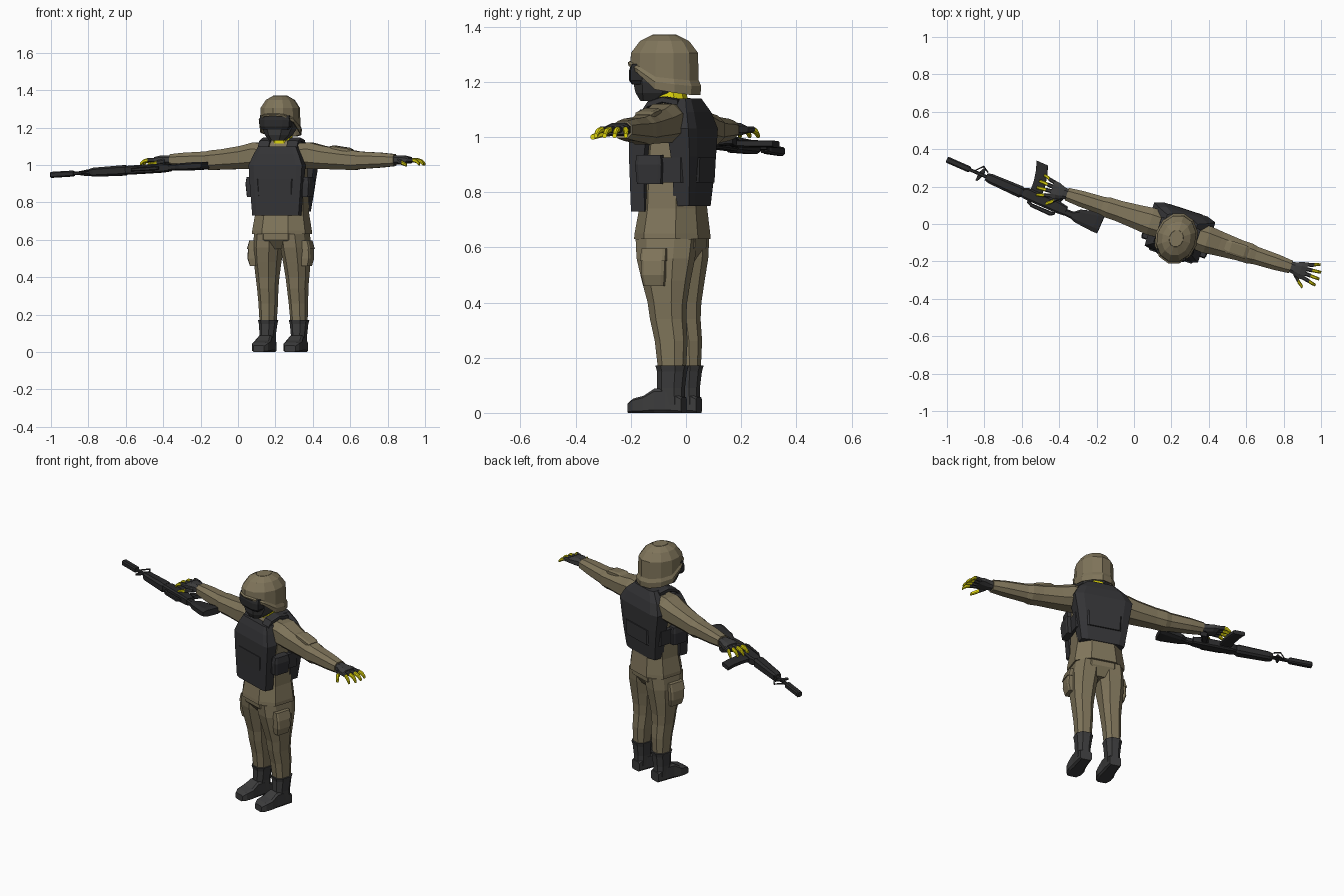
import bpy, bmesh, math
from mathutils import Matrix, Vector


def material(name, rgb):
    m = bpy.data.materials.new(name)
    m.diffuse_color = (*rgb, 1)
    return m


CLOTH = material("khaki cloth", (0.215, 0.178, 0.104))
VEST = material("charcoal vest", (0.034, 0.034, 0.037))
LEATHER = material("dark leather", (0.045, 0.045, 0.046))
GUN = material("gun black", (0.024, 0.024, 0.025))
SKIN = material("yellow skin", (0.75, 0.68, 0.004))

# The body is turned a little to its right; the rifle has its own frame
BODY = Matrix.Translation((0.24, -0.035, 0)) @ Matrix.Rotation(math.radians(-18), 4, 'Z')
along = Vector((-0.82, 0.36, -0.05)).normalized()
down = Vector((0.402, 0.916, 0)).normalized()
RIFLE = Matrix((along, down, along.cross(down))).transposed().to_4x4()
RIFLE.translation = (-0.18, -0.01, 0.997)


def ring(axis, c, a, b, k=0.5):
    """Chamfered rectangle of half sizes a, b around c, square to the axis."""
    flat = [(1, -k), (1, k), (k, 1), (-k, 1), (-1, k), (-1, -k), (-k, -1), (k, -1)]
    place = {'x': lambda p, q: (0, p, q), 'y': lambda p, q: (p, 0, q),
             'z': lambda p, q: (p, q, 0)}[axis]
    return [Vector(c) + Vector(place(p * a, q * b)) for p, q in flat]


def loft(name, rings, mat, side=1, frame=BODY, caps=True):
    """Skin a row of rings; side -1 mirrors it across the body."""
    bm = bmesh.new()
    rows = [[bm.verts.new(frame @ Vector((p[0] * side, p[1], p[2]))) for p in r] for r in rings]
    n = len(rows[0])
    for lo, hi in zip(rows, rows[1:]):
        for i in range(n):
            j = (i + 1) % n
            bm.faces.new((lo[i], lo[j], hi[j], hi[i]))
    if caps:
        bm.faces.new(rows[0][::-1])
        bm.faces.new(rows[-1])
    bmesh.ops.recalc_face_normals(bm, faces=bm.faces)
    me = bpy.data.meshes.new(name)
    bm.to_mesh(me)
    bm.free()
    me.materials.append(mat)
    ob = bpy.data.objects.new(name, me)
    bpy.context.collection.objects.link(ob)
    return ob


def stack(name, rows, mat, side=1, k=0.5):
    """Upright loft; rows hold z, x, y, half width, half depth."""
    return loft(name, [ring('z', (x, y, z), a, b, k) for z, x, y, a, b in rows], mat, side)


def reach(name, rows, mat, side=1, k=0.5, frame=BODY):
    """Sideways loft; rows hold x, y, z, half depth, half height."""
    return loft(name, [ring('x', (x, y, z), a, b, k) for x, y, z, a, b in rows], mat, side, frame)


# Shirt and hips
stack("shirt", [(0.63, 0, -0.015, 0.148, 0.122), (0.65, 0, -0.015, 0.148, 0.12),
                (0.74, 0, -0.012, 0.134, 0.108), (0.92, 0, -0.01, 0.132, 0.1),
                (1.05, 0, 0, 0.135, 0.09), (1.11, 0, 0, 0.11, 0.07),
                (1.135, 0, 0, 0.06, 0.055)], CLOTH)
stack("hips", [(0.55, 0, -0.01, 0.07, 0.07), (0.6, 0, -0.015, 0.135, 0.108),
               (0.65, 0, -0.015, 0.138, 0.11)], CLOTH)

# Vest: front panel, back panel, waist band
stack("vest_front", [(0.73, 0, -0.105, 0.13, 0.032), (0.92, 0, -0.105, 0.145, 0.035),
                     (1.0, 0, -0.1, 0.15, 0.04), (1.06, 0, -0.09, 0.125, 0.035),
                     (1.1, 0, -0.08, 0.105, 0.03)], VEST, k=0.8)
stack("vest_back", [(0.75, 0, 0.06, 0.128, 0.04), (0.86, 0, 0.065, 0.145, 0.045),
                    (0.93, 0, 0.065, 0.155, 0.05), (1.03, 0, 0.06, 0.172, 0.058),
                    (1.09, 0, 0.045, 0.14, 0.055), (1.14, 0, 0.03, 0.085, 0.045)], VEST, k=0.72)
stack("vest_band", [(0.835, 0, -0.012, 0.15, 0.128), (0.925, 0, -0.012, 0.157, 0.132)],
      VEST, k=0.6)

# Neck and masked head
stack("neck", [(1.09, 0, -0.01, 0.06, 0.055), (1.13, 0, -0.015, 0.052, 0.052),
               (1.2, 0, -0.03, 0.05, 0.05)], SKIN)
stack("masked_head", [(1.13, 0, -0.095, 0.04, 0.035), (1.16, 0, -0.07, 0.066, 0.075),
                      (1.2, 0, -0.055, 0.084, 0.096), (1.27, 0, -0.05, 0.086, 0.098),
                      (1.31, 0, -0.045, 0.07, 0.085)], LEATHER)
stack("goggles", [(1.19, 0, -0.125, 0.07, 0.03), (1.205, 0, -0.122, 0.082, 0.042),
                  (1.24, 0, -0.122, 0.084, 0.042), (1.265, 0, -0.12, 0.08, 0.036)], GUN, k=0.6)

# Helmet: the rim is high over the face and low over ears and nape
RIM = [1.262, 1.258, 1.228, 1.172, 1.16, 1.152, 1.152]
N = 12


def helmet_ring(size, top, t):
    pts = []
    for i in range(N):
        a = 2 * math.pi * i / N
        z = RIM[min(i, N - i)]
        pts.append((0.112 * size * math.sin(a), -0.045 - 0.137 * size * math.cos(a),
                    z + (top - z) * t))
    return pts


loft("helmet", [helmet_ring(0.82, 1.28, 0.6), helmet_ring(0.93, 1.3, 0.02),
                helmet_ring(1.0, 1.3, 0), helmet_ring(1.02, 1.3, 0.22),
                helmet_ring(0.95, 1.3, 0.36), helmet_ring(0.93, 1.305, 1),
                helmet_ring(0.68, 1.348, 1), helmet_ring(0.34, 1.37, 1)], CLOTH, caps=False)
loft("helmet_crown", [helmet_ring(0.345, 1.367, 1), helmet_ring(0.33, 1.371, 1)], CLOTH)

for s, tag in ((1, "left"), (-1, "right")):
    # Vest strap and side pouch
    loft("strap_" + tag, [ring('y', (0.08, y, z), 0.03, 0.012, 0.7) for y, z in
                          ((-0.115, 1.06), (-0.075, 1.118), (-0.02, 1.135), (0.04, 1.125))],
         VEST, s)
    stack("pouch_" + tag, [(0.83, 0.155, -0.05, 0.02, 0.045), (0.9, 0.16, -0.05, 0.022, 0.05),
                           (0.935, 0.155, -0.05, 0.022, 0.045)], VEST, s, 0.75)
    # Sleeve
    reach("sleeve_" + tag, [(0.08, 0, 1.05, 0.07, 0.065), (0.16, 0, 1.05, 0.074, 0.07),
                            (0.23, 0, 1.04, 0.066, 0.062), (0.34, 0, 1.03, 0.056, 0.054),
                            (0.4, 0, 1.025, 0.055, 0.053), (0.43, 0, 1.025, 0.048, 0.047),
                            (0.55, 0, 1.026, 0.043, 0.04), (0.63, 0, 1.026, 0.035, 0.032)],
          CLOTH, s)
    # Gloved hand with bare fingertips
    reach("glove_" + tag, [(0.61, 0, 1.026, 0.027, 0.023), (0.65, 0, 1.028, 0.032, 0.024),
                           (0.685, 0, 1.028, 0.046, 0.022), (0.715, 0.002, 1.026, 0.047, 0.017)],
          LEATHER, s)
    for i in range(4):
        y0 = -0.034 + 0.024 * i
        fan = (i - 1.4) * 0.006
        long = (0.0, 0.01, 0.007, -0.008)[i]
        reach(f"glove_finger_{i + 1}_{tag}", [(0.705, y0, 1.026, 0.011, 0.012),
              (0.745, y0 + fan, 1.027, 0.0105, 0.011)], LEATHER, s)
        reach(f"fingertip_{i + 1}_{tag}", [(0.742, y0 + fan, 1.027, 0.0095, 0.0105),
              (0.767 + long, y0 + 1.8 * fan, 1.02, 0.009, 0.01),
              (0.785 + long, y0 + 2.2 * fan, 1.004, 0.007, 0.008)], SKIN, s)
    thumb = [(0.655, -0.022, 1.02, 0.016, 0.014), (0.688, -0.055, 1.012, 0.013, 0.012),
             (0.692, -0.062, 1.01, 0.011, 0.011), (0.722, -0.084, 1.0, 0.009, 0.009)]
    reach("glove_thumb_" + tag, thumb[:2], LEATHER, s)
    reach("thumb_tip_" + tag, thumb[1:], SKIN, s)
    # Trouser leg with cargo pocket
    stack("trouser_leg_" + tag, [(0.63, 0.07, -0.015, 0.07, 0.106), (0.56, 0.077, -0.015, 0.071, 0.1),
                                 (0.48, 0.082, -0.012, 0.064, 0.083), (0.4, 0.084, -0.007, 0.056, 0.066),
                                 (0.34, 0.084, -0.004, 0.05, 0.061), (0.26, 0.085, 0.008, 0.046, 0.055),
                                 (0.15, 0.087, 0.012, 0.04, 0.046)], CLOTH, s)
    stack("cargo_pocket_" + tag, [(0.46, 0.145, -0.035, 0.02, 0.038), (0.5, 0.15, -0.035, 0.027, 0.044),
                                  (0.56, 0.147, -0.035, 0.027, 0.044)], CLOTH, s, 0.75)
    stack("pocket_flap_" + tag, [(0.55, 0.147, -0.035, 0.032, 0.048),
                                 (0.595, 0.14, -0.035, 0.026, 0.046)], CLOTH, s, 0.8)
    # Boot: shaft and foot
    stack("boot_shaft_" + tag, [(0.03, 0.088, 0.013, 0.037, 0.042), (0.09, 0.088, 0.008, 0.038, 0.047),
                                (0.15, 0.087, 0.012, 0.044, 0.05), (0.172, 0.087, 0.012, 0.049, 0.056)],
          LEATHER, s)
    loft("boot_foot_" + tag, [ring('y', (0.088, y, h), w, h, 0.75) for y, w, h in
                              ((0.058, 0.034, 0.028), (0.0, 0.038, 0.044), (-0.045, 0.04, 0.044),
                               (-0.085, 0.047, 0.031), (-0.125, 0.044, 0.026), (-0.148, 0.03, 0.018))],
         LEATHER, s)

# Pocket on one sleeve
reach("sleeve_pocket", [(0.26, 0, 1.085, 0.03, 0.012), (0.29, 0, 1.085, 0.036, 0.019),
                        (0.37, 0, 1.076, 0.036, 0.016), (0.39, 0, 1.072, 0.03, 0.01)], CLOTH, 1, 0.7)


# Rifle lying on its side: x runs to the muzzle, y is its underside
def gun(name, rows, k=0.6):
    return reach(name, [(x, y, 0, a, b) for x, y, a, b in rows], GUN, 1, k, RIFLE)


gun("stock", [(0, 0.013, 0.057, 0.018), (0.03, 0.012, 0.057, 0.022), (0.13, 0.0, 0.038, 0.02),
              (0.16, -0.008, 0.02, 0.016), (0.22, -0.008, 0.018, 0.016)])
gun("receiver", [(0.2, -0.002, 0.026, 0.02), (0.25, 0, 0.032, 0.024), (0.43, 0, 0.032, 0.024),
                 (0.455, -0.004, 0.024, 0.02)], 0.7)
gun("carry_handle", [(0.25, -0.038, 0.008, 0.008), (0.27, -0.047, 0.012, 0.01),
                     (0.38, -0.047, 0.01, 0.009), (0.41, -0.036, 0.008, 0.008)])
gun("handguard", [(0.45, -0.005, 0.024, 0.022), (0.465, -0.005, 0.032, 0.028),
                  (0.64, -0.005, 0.027, 0.024), (0.665, -0.005, 0.02, 0.018)])
gun("barrel", [(0.65, -0.005, 0.009, 0.009), (0.78, -0.005, 0.009, 0.009)])
gun("suppressor", [(0.76, -0.005, 0.013, 0.013), (0.768, -0.005, 0.017, 0.016),
                   (0.89, -0.005, 0.017, 0.016), (0.895, -0.005, 0.013, 0.013)])
loft("front_sight", [ring('y', (x, y, 0), a, 0.006) for x, y, a in
                     ((0.69, 0.03, 0.006), (0.695, 0.0, 0.016), (0.705, -0.045, 0.005))], GUN, 1, RIFLE)
loft("magazine", [ring('y', (x, y, 0), 0.033, 0.012, 0.75) for x, y in
                  ((0.385, 0.02), (0.39, 0.08), (0.402, 0.135), (0.42, 0.183))], GUN, 1, RIFLE)
loft("pistol_grip", [ring('y', (x, y, 0), a, 0.014, 0.6) for x, y, a in
                     ((0.27, 0.02, 0.022), (0.255, 0.06, 0.018), (0.238, 0.1, 0.02))], GUN, 1, RIFLE)
# Sling loops beside the front sight
for z in (-0.014, 0.014):
    reach("sling_loop", [(0.665, 0.02, z, 0.004, 0.004), (0.7, 0.04, z, 0.004, 0.004),
                         (0.735, 0.0, z * 0.4, 0.004, 0.004)], GUN, 1, 0.5, RIFLE)
